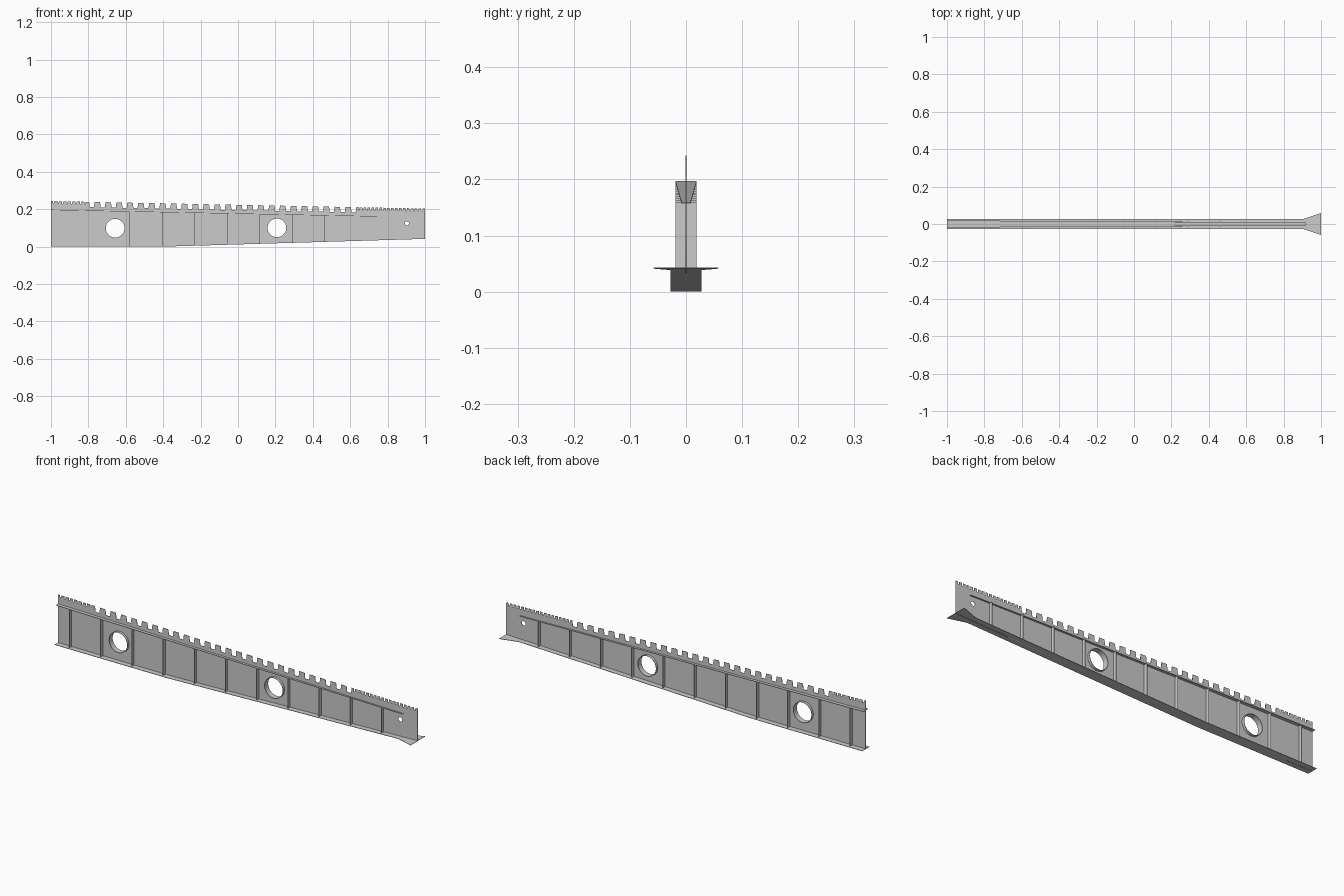
import bpy, bmesh, math

if "Cube" in bpy.data.objects:
    bpy.data.objects.remove(bpy.data.objects["Cube"])

T = 0.001  # half plate thickness


def top_z(x):      # toothed upper edge
    return 0.223 - 0.02 * x


def flange_z(x):   # upper flange line
    return 0.175 - 0.02 * x


def bottom_z(x):   # flat, then rising towards the tip
    return max(0.0, 0.041 * (x + 0.38) / 1.38)


def mesh_object(name, bm):
    bmesh.ops.recalc_face_normals(bm, faces=bm.faces)
    me = bpy.data.meshes.new(name)
    bm.to_mesh(me)
    bm.free()
    ob = bpy.data.objects.new(name, me)
    bpy.context.collection.objects.link(ob)
    return ob


def slab(name, stations, height):
    """Horizontal plate through (x, half width) stations, following height(x)."""
    bm = bmesh.new()
    rings = []
    for x, w in stations:
        z = height(x)
        rings.append([bm.verts.new((x, y, z + dz)) for y, dz in
                      ((-w, 0), (w, 0), (w, 2 * T), (-w, 2 * T))])
    for a, b in zip(rings, rings[1:]):
        for i in range(4):
            j = (i + 1) % 4
            bm.faces.new((a[i], a[j], b[j], b[i]))
    bm.faces.new(rings[0])
    bm.faces.new(rings[-1])
    return mesh_object(name, bm)


# Web outline: bottom edge, then toothed top edge from tip back to root
outline = [(-1, 0), (-0.38, 0), (1, bottom_z(1)), (1, top_z(1))]
notches = [(0.983 - 0.021 * i, 0.008, 0.006, 0.014) for i in range(17)]
notches += [(0.618 - 0.0583 * i, 0.029, 0.022, 0.028) for i in range(25)]
notches += [(-0.818 - 0.024 * i, 0.008, 0.006, 0.013) for i in range(8)]
for x, wt, wb, d in notches:
    z = top_z(x)
    outline += [(x + wt / 2, z), (x + wb / 2, z - d),
                (x - wb / 2, z - d), (x - wt / 2, z)]
outline.append((-1, top_z(-1)))


def circle(cx, cz, r, n=40):
    return [(cx + r * math.cos(2 * math.pi * i / n),
             cz + r * math.sin(2 * math.pi * i / n)) for i in range(n)]


big_holes = [(-0.657, 0.098), (0.208, 0.1)]
R = 0.05

# Web plate with lightening holes and tip pin hole
cu = bpy.data.curves.new("web", 'CURVE')
cu.dimensions = '2D'
cu.fill_mode = 'BOTH'
cu.extrude = T
for pts in [outline, circle(0.903, 0.124, 0.011, 20)] + [circle(x, z, R) for x, z in big_holes]:
    sp = cu.splines.new('POLY')
    sp.points.add(len(pts) - 1)
    for p, (x, z) in zip(sp.points, pts):
        p.co = (x, z, 0, 1)
    sp.use_cyclic_u = True
web = bpy.data.objects.new("web", cu)
web.rotation_euler = (math.pi / 2, 0, 0)
bpy.context.collection.objects.link(web)
bpy.context.view_layer.objects.active = web
web.select_set(True)
bpy.ops.object.convert(target='MESH')

# Lower flange with flared tip, tapering upper flange
slab("lower_flange", [(-1, 0.028), (-0.38, 0.028), (0.91, 0.028), (1, 0.058)], bottom_z)
slab("upper_flange", [(-1, 0.019), (0.92, 0.008)], flange_z)

# Vertical stiffeners on both sides of the web
for k in range(11):
    x = 0.81 - 0.1735 * k
    z0, z1 = bottom_z(x), flange_z(x)
    bm = bmesh.new()
    bmesh.ops.create_cube(bm, size=1)
    bmesh.ops.scale(bm, vec=(2 * T, 0.038, z1 - z0), verts=bm.verts)
    bmesh.ops.translate(bm, vec=(x, 0, (z0 + z1) / 2), verts=bm.verts)
    mesh_object(f"stiffener_{k + 1}", bm)

# Rims around the lightening holes
for k, (cx, cz) in enumerate(big_holes):
    bm = bmesh.new()
    rings = [[bm.verts.new((x, y, z)) for x, z in circle(cx, cz, r)]
             for r, y in ((R, -0.014), (R + 0.002, -0.014), (R + 0.002, 0.014), (R, 0.014))]
    for a, b in zip(rings, rings[1:] + rings[:1]):
        for i in range(40):
            j = (i + 1) % 40
            bm.faces.new((a[i], a[j], b[j], b[i]))
    rim = mesh_object(f"hole_rim_{k + 1}", bm)
    bpy.ops.object.select_all(action='DESELECT')
    rim.select_set(True)
    bpy.context.view_layer.objects.active = rim
    bpy.ops.object.shade_smooth_by_angle(angle=math.radians(30))
